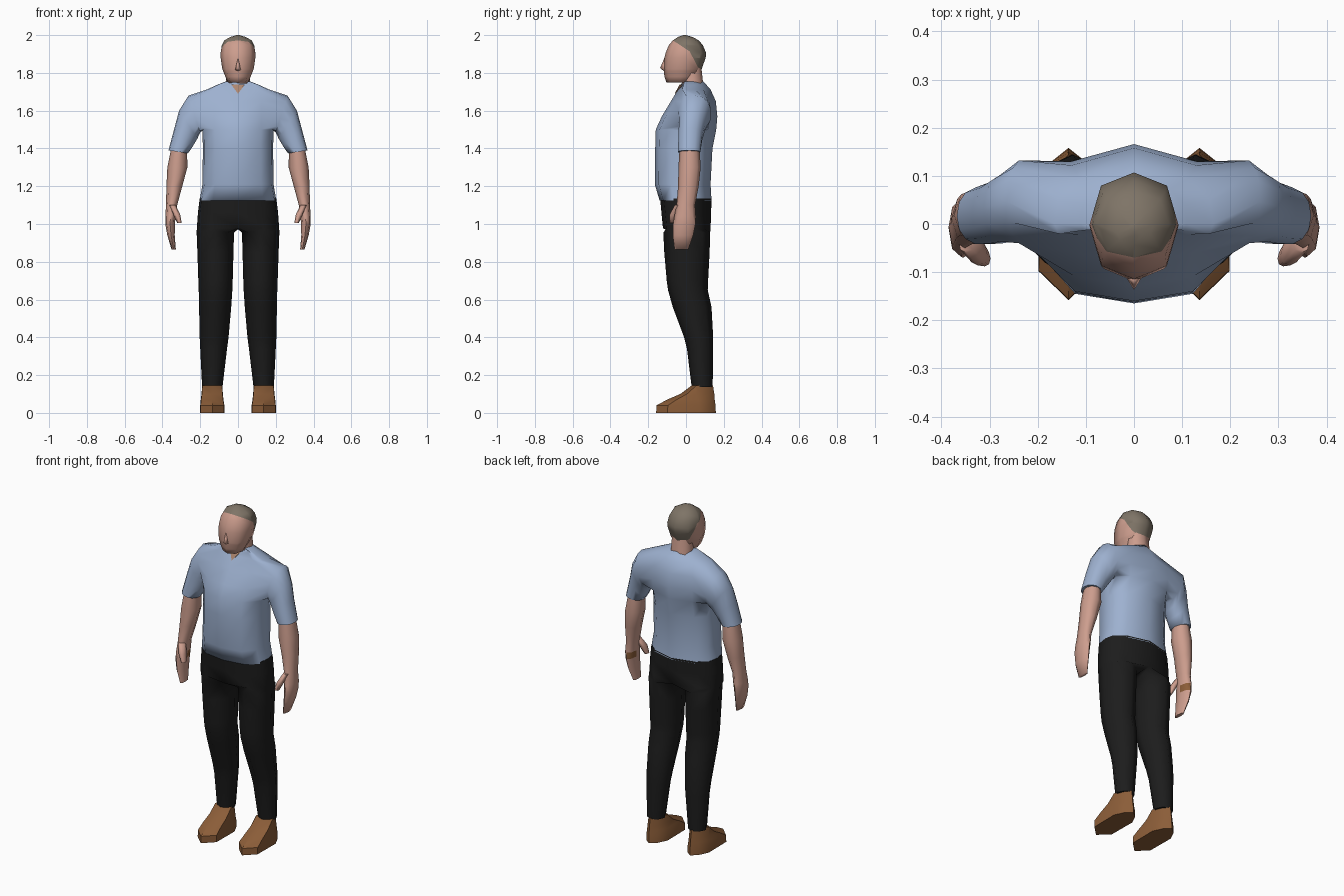
import bpy, bmesh, math
from mathutils import Vector

if "Cube" in bpy.data.objects:
    bpy.data.objects.remove(bpy.data.objects["Cube"])


def material(name, rgb):
    m = bpy.data.materials.new(name)
    m.diffuse_color = (*rgb, 1)
    m.use_nodes = True
    m.node_tree.nodes["Principled BSDF"].inputs["Base Color"].default_value = m.diffuse_color
    return m


SHIRT = material("blue_cloth", (0.34, 0.44, 0.63))
SKIN = material("skin", (0.61, 0.34, 0.27))
TAN = material("tan_skin", (0.42, 0.24, 0.16))
BLACK = material("black_cloth", (0.012, 0.012, 0.012))
LEATHER = material("brown_leather", (0.26, 0.11, 0.04))
HAIR = material("grey_brown_hair", (0.21, 0.175, 0.135))


def finish(name, bm, mats, mirror=False, angle=75):
    bmesh.ops.recalc_face_normals(bm, faces=bm.faces)
    me = bpy.data.meshes.new(name)
    bm.to_mesh(me)
    bm.free()
    for m in mats:
        me.materials.append(m)
    ob = bpy.data.objects.new(name, me)
    bpy.context.collection.objects.link(ob)
    bpy.ops.object.select_all(action='DESELECT')
    ob.select_set(True)
    bpy.context.view_layer.objects.active = ob
    bpy.ops.object.shade_smooth_by_angle(angle=math.radians(angle))
    if mirror:
        ob.modifiers.new("mirror", 'MIRROR').use_mirror_merge = False
    return ob


def extend(bm, loop, rings):
    """Continue an open vertex loop through point rings and cap the end."""
    n = len(loop)
    for r in rings:
        new = [bm.verts.new(p) for p in r]
        for i in range(n):
            j = (i + 1) % n
            bm.faces.new((loop[i], loop[j], new[j], new[i]))
        loop = new
    bm.faces.new(loop)


def loft(rings):
    bm = bmesh.new()
    first = [bm.verts.new(p) for p in rings[0]]
    bm.faces.new(first)
    extend(bm, first, rings[1:])
    return bm


def body_grid(bm, rows, skip=()):
    """Twelve-sided symmetric sections, skinned; skip lists open (row, column) cells."""
    grid = []
    for z, w, f, b in rows:
        half = [(w * .65, f + .02), (w * .95, f * .48), (w, 0),
                (w * .95, b * .38), (w * .68, b - .036)]
        pts = [(0, f)] + half + [(0, b)] + [(-x, y) for x, y in reversed(half)]
        grid.append([bm.verts.new((x, y, z)) for x, y in pts])
    for r in range(len(grid) - 1):
        for i in range(12):
            if (r, i) not in skip:
                j = (i + 1) % 12
                bm.faces.new((grid[r][i], grid[r][j], grid[r + 1][j], grid[r + 1][i]))
    return grid


def limb_ring(outer, inner, f, b, power=.85, n=8, start=0, side=1):
    """Section between an outer and an inner (x, z) point; f and b bound it in y."""
    pts = []
    for i in range(n):
        t = math.radians(start + i * 360 / n)
        c, s = [math.copysign(abs(v) ** power, v) if abs(v) > 1e-6 else 0
                for v in (math.cos(t), math.sin(t))]
        k = (c + 1) / 2
        pts.append((side * (inner[0] + (outer[0] - inner[0]) * k),
                    (f + b) / 2 + s * (b - f) / 2,
                    inner[1] + (outer[1] - inner[1]) * k))
    return pts


def level_rings(rows, power=.85, **kw):
    return [limb_ring((xo, z), (xi, z), f, b, power, **kw) for z, xi, xo, f, b in rows]


# Shirt: body with an arm opening on each side, sleeves grown from the openings
bm = bmesh.new()
cells = {(r, c) for r in (3, 4, 5) for c in (1, 2, 3, 4, 7, 8, 9, 10)}
g = body_grid(bm, (
    (1.125, .203, -.14, .135), (1.21, .188, -.165, .13), (1.40, .186, -.163, .14),
    (1.50, .188, -.16, .16), (1.57, .192, -.128, .166), (1.65, .19, -.08, .158),
    (1.712, .165, -.042, .13), (1.737, .11, -.028, .108), (1.755, .065, -.018, .09)),
    cells)
bm.faces.new(g[0])
bm.faces.new(g[-1])
path = ([(6, c) for c in range(1, 6)] + [(5, 5), (4, 5)]
        + [(3, c) for c in range(5, 0, -1)] + [(4, 1), (5, 1)])
for side in (1, -1):
    loop = [g[r][c if side > 0 else 12 - c] for r, c in path]
    extend(bm, loop, [limb_ring(*r, .9, n=14, start=-360 / 7, side=side) for r in (
        ((.262, 1.68), (.20, 1.485), -.042, .134),
        ((.312, 1.60), (.215, 1.452), -.038, .105),
        ((.336, 1.51), (.24, 1.41), -.042, .088),
        ((.368, 1.39), (.265, 1.374), -.043, .077))])
finish("shirt", bm, [SHIRT])

# Arms and hands, with a small brown patch on the inner rear of each hand
bm = loft(level_rings((
    (1.42, .27, .35, -.033, .07), (1.30, .268, .374, -.04, .078),
    (1.20, .295, .379, -.042, .067), (1.10, .322, .381, -.05, .048),
    (1.04, .33, .385, -.062, .052), (1.00, .334, .385, -.068, .05),
    (.94, .335, .374, -.07, .038), (.865, .329, .352, -.06, .012)), .95))
for f in bm.faces:
    c = f.calc_center_median()
    if 1.0 < c.z < 1.04 and c.x < .352 and c.y > .01:
        f.material_index = 1
finish("arms", bm, [SKIN, LEATHER], mirror=True)

# Thumbs
finish("thumbs", loft(level_rings((
    (1.10, .33, .365, -.06, -.01), (1.05, .306, .342, -.086, -.035),
    (1.005, .298, .322, -.088, -.055)))), [SKIN], mirror=True)

# Trousers: seat that divides at the crotch into two legs
bm = bmesh.new()
g = body_grid(bm, ((1.135, .203, -.137, .135), (1.06, .212, -.13, .133),
                   (.978, .218, -.122, .13)))
bm.faces.new(g[0])
crotch = bm.verts.new((0, 0, .972))
for side in (1, -1):
    loop = [g[2][i if side > 0 else -i] for i in range(7)] + [crotch]
    extend(bm, loop, level_rings((
        (.955, .021, .219, -.12, .128), (.85, .024, .215, -.115, .125),
        (.70, .028, .21, -.102, .117), (.65, .03, .208, -.095, .115),
        (.56, .036, .206, -.07, .135), (.40, .05, .203, -.01, .144),
        (.34, .058, .20, .005, .144), (.138, .082, .19, .03, .141)),
        1.15, start=225, side=side))
finish("trousers", bm, [BLACK])


# Shoes: pointed-hexagon outline, widest near the toe
def shoe_ring(z, xi, xo, f, b, nose):
    m, h = (xi + xo) / 2, (xo - xi) / 2
    right = [(.97, f + nose), (1, .04 + nose * .5), (.55, b - .028)]
    pts = [(0, f)] + right + [(0, b)] + [(-x, y) for x, y in reversed(right)]
    return [(m + x * h, y, z) for x, y in pts]


finish("shoes", loft([shoe_ring(*r) for r in (
    (0, .072, .20, -.158, .158, .06), (.04, .072, .20, -.156, .156, .06),
    (.07, .077, .197, -.10, .152, .05), (.10, .08, .193, -.03, .15, .035),
    (.145, .083, .19, .03, .143, .025))]), [LEATHER], mirror=True, angle=45)

# Neck
finish("neck", loft(level_rings((
    (1.70, -.07, .07, -.025, .095), (1.75, -.063, .063, -.022, .09),
    (1.84, -.06, .06, -.03, .08)))), [SKIN])

# Open collar
bm = bmesh.new()
for y in (0, .03):
    for p in ((-.036, -.026, 1.738), (.036, -.026, 1.738), (0, -.06, 1.69),
              (0, -.034, 1.738)):
        bm.verts.new((p[0], p[1] + y, p[2]))
bmesh.ops.convex_hull(bm, input=bm.verts)
finish("open_collar", bm, [TAN], angle=30)

# Head, with hair bounded by three cutting planes
bm = loft(level_rings((
    (1.75, -.054, .054, -.104, .04), (1.78, -.067, .067, -.114, .06),
    (1.82, -.083, .083, -.119, .083), (1.88, -.092, .092, -.114, .104),
    (1.905, -.092, .092, -.108, .107), (1.945, -.086, .086, -.092, .09),
    (1.972, -.073, .073, -.07, .068), (1.99, -.04, .04, -.043, .035),
    (2.0, -.008, .008, -.015, .0))))
planes = [(Vector((0, -.06, 1.966)), Vector((0, .053, .08))),
          (Vector((0, .02, 1.913)), Vector((0, .092, .048))),
          (Vector((0, 0, 1.81)), Vector((0, 0, 1)))]
for co, no in planes:
    bmesh.ops.bisect_plane(bm, geom=bm.verts[:] + bm.edges[:] + bm.faces[:],
                           dist=1e-5, plane_co=co, plane_no=no)
for f in bm.faces:
    crown, back, low = [(f.calc_center_median() - co).dot(no) > 0 for co, no in planes]
    f.material_index = int(low and (crown or back))
finish("head", bm, [SKIN, HAIR])

# Nose
bm = bmesh.new()
for p in ((0, -.112, 1.885), (0, -.137, 1.826), (-.018, -.108, 1.815),
          (.018, -.108, 1.815), (0, -.112, 1.805)):
    bm.verts.new(p)
bmesh.ops.convex_hull(bm, input=bm.verts)
finish("nose", bm, [SKIN], angle=120)
